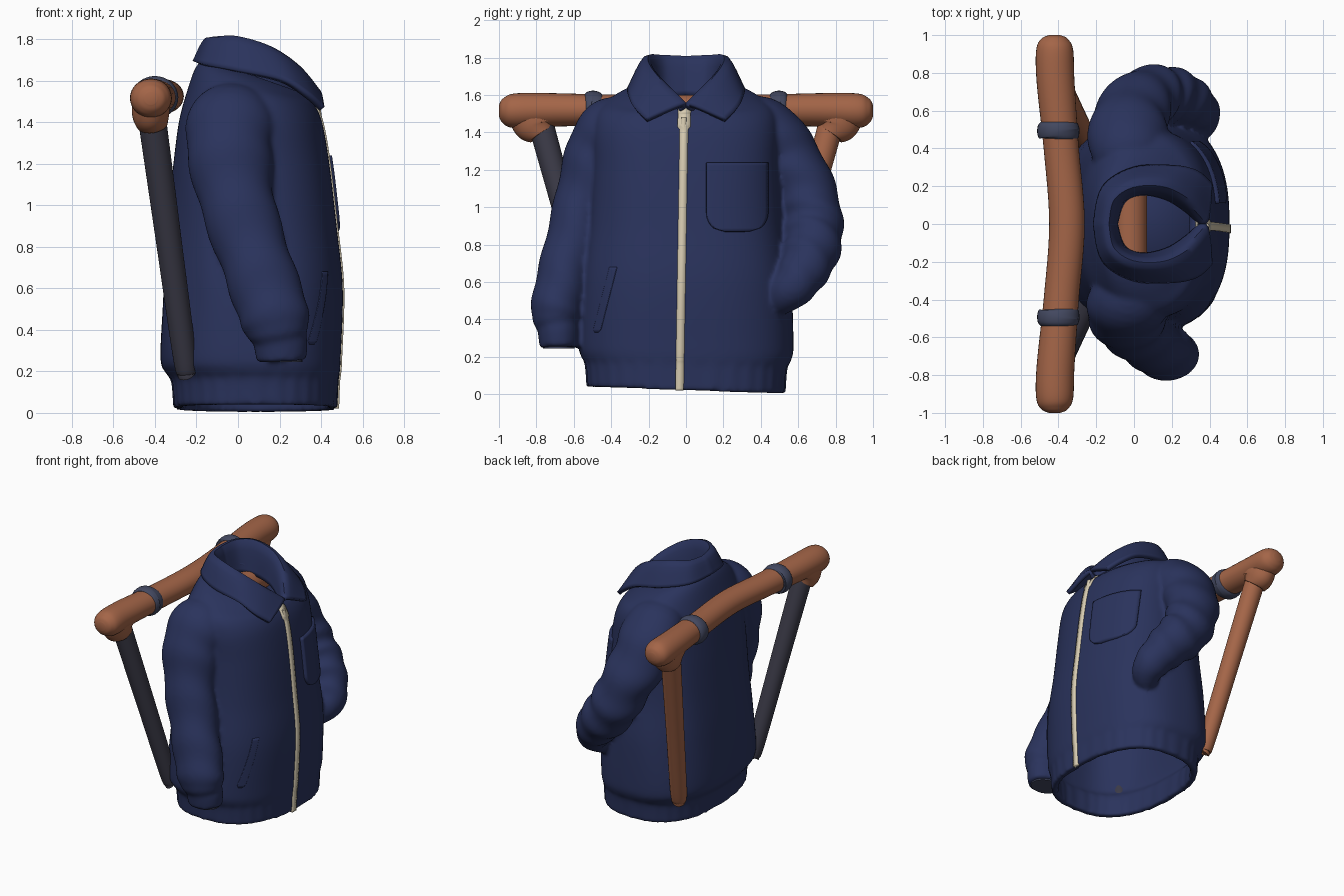
import bpy, math
from mathutils import Vector

if "Cube" in bpy.data.objects:
    bpy.data.objects.remove(bpy.data.objects["Cube"])


def material(name, rgb):
    m = bpy.data.materials.new(name)
    m.diffuse_color = (*rgb, 1)
    m.use_nodes = True
    m.node_tree.nodes["Principled BSDF"].inputs["Base Color"].default_value = m.diffuse_color
    return m


NAVY = material("navy cloth", (0.023, 0.033, 0.108))
WOOD = material("brown wood", (0.370, 0.130, 0.064))
CHAR = material("charcoal wood", (0.044, 0.043, 0.064))
SLATE = material("slate wrap", (0.055, 0.064, 0.115))
CREAM = material("cream zip", (0.680, 0.600, 0.440))


def spline(keys, n):
    """Catmull-Rom through tuples of any length, n steps per span."""
    p = [keys[0]] + list(keys) + [keys[-1]]
    out = []
    for i in range(1, len(p) - 2):
        for s in range(n):
            t = s / n
            out.append(tuple(
                0.5 * (2 * b + (c - a) * t + (2 * a - 5 * b + 4 * c - d) * t * t
                       + (3 * b - a - 3 * c + d) * t ** 3)
                for a, b, c, d in zip(p[i - 1], p[i], p[i + 1], p[i + 2])))
    return out + [tuple(keys[-1])]


def make(name, verts, faces, mat, thick=0, offset=-1, mirror=False):
    me = bpy.data.meshes.new(name)
    me.from_pydata(verts, [], faces)
    me.materials.append(mat)
    ob = bpy.data.objects.new(name, me)
    bpy.context.collection.objects.link(ob)
    if mirror:
        m = ob.modifiers.new("mirror", 'MIRROR')
        m.use_axis = (False, True, False)
    if thick:
        s = ob.modifiers.new("thickness", 'SOLIDIFY')
        s.thickness, s.offset = thick, offset
    bpy.ops.object.select_all(action='DESELECT')
    ob.select_set(True)
    bpy.context.view_layer.objects.active = ob
    bpy.ops.object.shade_smooth_by_angle(angle=math.radians(45))
    return ob


def grid_faces(rows, cols, wrap=False):
    return [(i * cols + j, i * cols + (j + 1) % cols,
             (i + 1) * cols + (j + 1) % cols, (i + 1) * cols + j)
            for i in range(rows - 1) for j in range(cols if wrap else cols - 1)]


def sweep(name, keys, mat, n=8, seg=32, wrinkle=0):
    """Tube through keys of (x, y, z, radius along x, radius across)."""
    path = spline(keys, n)
    verts = []
    for i, k in enumerate(path):
        a, b = path[max(i - 1, 0)], path[min(i + 1, len(path) - 1)]
        t = (Vector(b[:3]) - Vector(a[:3])).normalized()
        u = Vector((1, 0, 0))
        u = (u - t * u.dot(t)).normalized()
        v = t.cross(u)
        for j in range(seg):
            th = 2 * math.pi * j / seg
            f = 1 + wrinkle * math.sin(i * 0.75 + 2 * math.sin(th)) * math.sin(math.pi * i / len(path))
            verts.append(Vector(k[:3]) + f * (u * k[3] * math.cos(th) + v * k[4] * math.sin(th)))
    r = len(path)
    faces = grid_faces(r, seg, True)
    faces += [tuple(reversed(range(seg))), tuple(range((r - 1) * seg, r * seg))]
    return make(name, verts, faces, mat)


# Jacket torso rings: height, back x, front x, half width, forward tilt, squareness
TORSO = spline([
    (0.02, -0.31, 0.48, 0.53, 0, 2.5), (0.15, -0.32, 0.485, 0.54, 0, 2.5),
    (0.19, -0.345, 0.49, 0.56, 0, 2.5), (0.27, -0.375, 0.495, 0.575, 0, 2.5),
    (0.60, -0.36, 0.505, 0.56, 0, 2.5), (0.90, -0.335, 0.475, 0.52, 0, 2.5),
    (1.20, -0.31, 0.44, 0.50, 0, 2.5), (1.40, -0.285, 0.405, 0.50, 0, 2.4),
    (1.52, -0.245, 0.365, 0.47, 0.1, 2.2), (1.59, -0.20, 0.34, 0.37, 0.3, 2.1),
    (1.62, -0.15, 0.33, 0.25, 0.35, 2), (1.60, -0.10, 0.31, 0.17, 0.35, 2)], 8)
SEG = 160


def torso_ring(k, scale=1):
    z, xb, xf, b, tilt, p = k
    cx, a = (xb + xf) / 2, (xf - xb) / 2
    ring = []
    for j in range(SEG):
        th = 2 * math.pi * j / SEG
        c, s = math.cos(th), math.sin(th)
        f = scale
        if z < 0.17:      # ribbed hem
            f += 0.005 * math.cos(th * 32)
        elif z < 1.3:     # soft folds on the sides and back
            f += 0.012 * math.sin(7 * th + 4 * z) * (1 - c) / 2 * math.sin(math.pi * (z - 0.17) / 1.13)
        x = cx + f * a * math.copysign(abs(c) ** (2 / p), c)
        y = f * b * math.copysign(abs(s) ** (2 / p), s)
        ring.append((x, y, z - tilt * (x - cx) - 0.036 * y * max(0, 1 - z / 0.5)))
    return ring


def front_x(y, z):
    for k0, k1 in zip(TORSO, TORSO[1:]):
        if k0[0] <= z <= k1[0]:
            t = (z - k0[0]) / (k1[0] - k0[0])
            _, xb, xf, b, _, p = [m + (n - m) * t for m, n in zip(k0, k1)]
            return (xb + xf) / 2 + (xf - xb) / 2 * max(0, 1 - abs(y / b) ** p) ** (1 / p)
    return 0.3


body = make("jacket_body", [v for k in TORSO for v in torso_ring(k)],
            grid_faces(len(TORSO), SEG, True), NAVY, 0.045)
make("jacket_lining", torso_ring((1.3, -0.29, 0.42, 0.5, 0, 2.4), 0.95),
     [tuple(range(SEG))], NAVY, 0.01)

# Hanging sleeve with its cuff
hanging = sweep("hanging_sleeve", [
    (0.00, -0.28, 1.45, 0.16, 0.13), (-0.03, -0.40, 1.41, 0.21, 0.175),
    (-0.04, -0.485, 1.25, 0.205, 0.17), (0.00, -0.56, 1.00, 0.18, 0.15),
    (0.09, -0.63, 0.72, 0.17, 0.145), (0.165, -0.685, 0.50, 0.17, 0.14),
    (0.19, -0.69, 0.40, 0.155, 0.13), (0.20, -0.685, 0.345, 0.115, 0.10)], NAVY, wrinkle=0.035)
cuff = sweep("hanging_cuff", [(0.20, -0.685, 0.38, 0.12, 0.105), (0.205, -0.683, 0.34, 0.13, 0.11),
                              (0.21, -0.68, 0.25, 0.12, 0.102)], NAVY)
sweep("cuff_opening", [(0.21, -0.68, 0.255, 0.10, 0.085), (0.21, -0.68, 0.245, 0.10, 0.085)], SLATE, 1)

# Bent sleeve reaching into the side pocket
bent = sweep("bent_sleeve", [
    (0.00, 0.28, 1.45, 0.16, 0.13), (-0.03, 0.42, 1.41, 0.21, 0.175),
    (-0.02, 0.56, 1.24, 0.20, 0.17), (0.05, 0.66, 1.03, 0.18, 0.16),
    (0.13, 0.68, 0.87, 0.17, 0.16), (0.23, 0.665, 0.75, 0.155, 0.15),
    (0.31, 0.62, 0.645, 0.13, 0.13), (0.345, 0.56, 0.56, 0.11, 0.11),
    (0.31, 0.48, 0.49, 0.07, 0.08)], NAVY, wrinkle=0.05)

# Fuse sleeves and torso into one soft garment
bpy.ops.object.select_all(action='DESELECT')
for ob in (body, hanging, cuff, bent):
    ob.select_set(True)
bpy.context.view_layer.objects.active = body
bpy.ops.object.convert(target='MESH')
bpy.ops.object.join()
rm = body.modifiers.new("fuse", 'REMESH')
rm.mode, rm.voxel_size, rm.use_smooth_shade = 'VOXEL', 0.014, True
sm = body.modifiers.new("soften", 'SMOOTH')
sm.factor, sm.iterations = 0.5, 6

# Zip strip down the front, following the torso
verts = []
rows = TORSO[:-4]
for z, xb, xf, b, tilt, p in rows:
    w = 0.022 if z < 1.42 else 0.034
    mid = -0.035 + 0.025 * z / 1.5
    zz = z - tilt * (xf - xb) / 2
    verts += [(xf + 0.007, mid - w, zz), (xf + 0.007, mid + w, zz)]
make("zip", verts, grid_faces(len(rows), 2), CREAM, 0.02)
sweep("zip_pull", [(0.385, -0.012, 1.48, 0.012, 0.016), (0.395, -0.014, 1.42, 0.01, 0.014),
                   (0.412, -0.014, 1.36, 0.008, 0.018)], CREAM, 4, 12)


def patch(name, y0, y1, z0, z1, lean, r, lift):
    """Rounded cloth panel lying on the jacket front."""
    n, verts = 20, []
    for i in range(n + 1):
        z = z0 + (z1 - z0) * i / n
        cut = 0
        if z - z0 < r:    # rounded bottom corners
            cut = r - math.sqrt(max(0, r * r - (r - z + z0) ** 2))
        for j in range(n + 1):
            y = y0 + cut + (y1 - y0 - 2 * cut) * j / n + lean * (z - z0) / (z1 - z0)
            verts.append((front_x(y, z) + lift, y, z))
    return make(name, verts, grid_faces(n + 1, n + 1), NAVY, lift + 0.02)


patch("chest_pocket", 0.11, 0.44, 0.87, 1.24, 0, 0.10, 0.022)
patch("side_pocket_welt", -0.50, -0.46, 0.33, 0.68, 0.09, 0.01, 0.005)

# Collar: stand, fold and falling leaf, half built and mirrored
STAND = spline([(-0.10, 0, 1.60), (-0.06, 0.12, 1.59), (0.04, 0.165, 1.57),
                (0.17, 0.14, 1.55), (0.27, 0.08, 1.53), (0.345, 0.015, 1.52)], 6)
FOLD = spline([(-0.14, 0, 1.795), (-0.11, 0.13, 1.80), (0.0, 0.20, 1.80),
               (0.16, 0.20, 1.75), (0.29, 0.13, 1.66), (0.385, 0.02, 1.545)], 6)
LEAF = spline([(-0.205, 0, 1.69), (-0.16, 0.19, 1.675), (0.0, 0.29, 1.645),
               (0.21, 0.30, 1.60), (0.33, 0.275, 1.53), (0.405, 0.21, 1.465)], 6)
strips = [spline([s, f, l], 6) for s, f, l in zip(STAND, FOLD, LEAF)]
make("collar", [v for s in strips for v in s], grid_faces(len(strips), len(strips[0])),
     NAVY, 0.03, 0, True)

# Wooden crossbar behind the shoulders
sweep("crossbar", [
    (-0.42, -1.00, 1.515, 0.03, 0.03), (-0.42, -0.98, 1.515, 0.07, 0.065),
    (-0.42, -0.92, 1.515, 0.098, 0.092), (-0.415, -0.75, 1.52, 0.10, 0.09),
    (-0.385, -0.40, 1.52, 0.093, 0.083), (-0.355, 0, 1.525, 0.094, 0.082),
    (-0.385, 0.40, 1.52, 0.093, 0.083), (-0.415, 0.75, 1.52, 0.10, 0.09),
    (-0.42, 0.92, 1.515, 0.098, 0.092), (-0.42, 0.98, 1.515, 0.07, 0.065),
    (-0.42, 1.00, 1.515, 0.03, 0.03)], WOOD, 6)
sweep("neck_bar", [(-0.02, -0.3, 1.51, 0.09, 0.09), (-0.02, 0.3, 1.51, 0.09, 0.09)], WOOD, 4)

# Posts, their joints and the wraps on both sides
for side, tag, mat in ((-1, "near", CHAR), (1, "far", WOOD)):
    sweep("post_" + tag, [(-0.42, side * 0.78, 1.46, 0.068, 0.068),
                          (-0.335, side * 0.61, 0.84, 0.062, 0.062),
                          (-0.255, side * 0.45, 0.25, 0.055, 0.055),
                          (-0.25, side * 0.44, 0.20, 0.035, 0.035)], mat)
    sweep("post_joint_" + tag, [(-0.42, side * 0.80, 1.50, 0.09, 0.17),
                                (-0.42, side * 0.80, 1.44, 0.09, 0.125),
                                (-0.412, side * 0.77, 1.39, 0.075, 0.076)], WOOD)
    sweep("wrap_" + tag, [(-0.395, side * 0.45, 1.52, 0.092, 0.084),
                          (-0.395, side * 0.465, 1.52, 0.106, 0.096),
                          (-0.40, side * 0.495, 1.52, 0.113, 0.103),
                          (-0.40, side * 0.525, 1.52, 0.106, 0.098),
                          (-0.40, side * 0.54, 1.52, 0.093, 0.086)], SLATE, 4)
